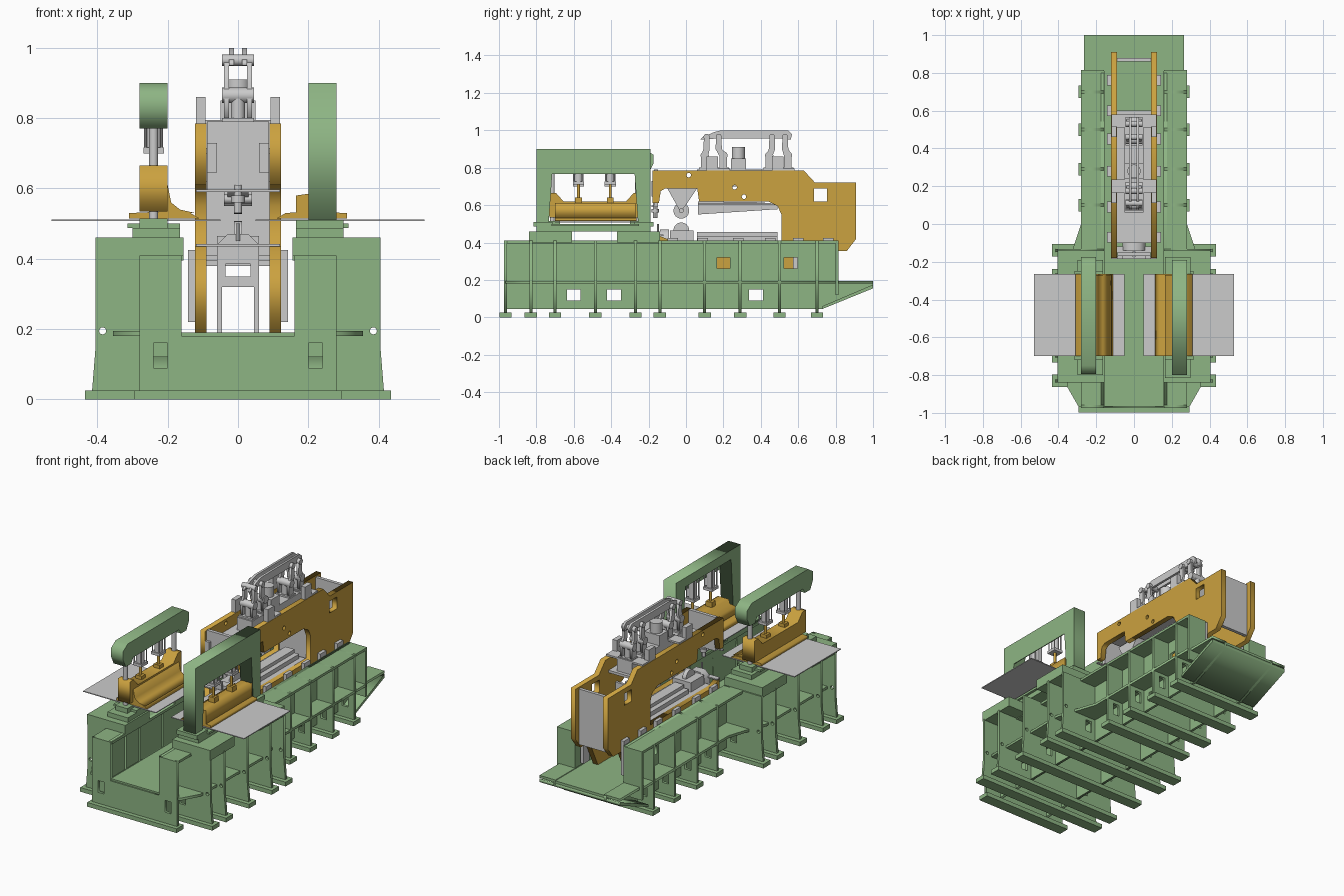
import bpy, math
from mathutils import Matrix, Vector


def material(name, color):
    m = bpy.data.materials.new(name)
    m.diffuse_color = color
    return m


GREEN = material("green_paint", (0.27, 0.46, 0.23, 1))
GOLD = material("gold_paint", (0.60, 0.36, 0.05, 1))
AXES = {'x': ((0, 1, 0), (0, 0, 1), (1, 0, 0)),
        'y': ((1, 0, 0), (0, 0, 1), (0, -1, 0)),
        'z': ((1, 0, 0), (0, 1, 0), (0, 0, 1))}


def finish(name, mesh, mat):
    ob = bpy.data.objects.new(name, mesh)
    bpy.context.collection.objects.link(ob)
    if mat:
        mesh.materials.clear()
        mesh.materials.append(mat)
    return ob


def plate(name, loops, axis, a, b, mat=None):
    """Flat profile with holes (outer loop first), extruded from a to b along an axis."""
    cu = bpy.data.curves.new(name, 'CURVE')
    cu.dimensions, cu.fill_mode, cu.extrude = '2D', 'BOTH', abs(b - a) / 2
    for loop in loops:
        s = cu.splines.new('POLY')
        s.points.add(len(loop) - 1)
        for p, (u, v) in zip(s.points, loop):
            p.co = (u, v, 0, 1)
        s.use_cyclic_u = True
    tmp = bpy.data.objects.new("tmp", cu)
    bpy.context.collection.objects.link(tmp)
    dg = bpy.context.evaluated_depsgraph_get()
    mesh = bpy.data.meshes.new_from_object(tmp.evaluated_get(dg))
    bpy.data.objects.remove(tmp)
    u, v, w = AXES[axis]
    m = Matrix((u, v, w)).transposed().to_4x4()
    m.translation['xyz'.index(axis)] = (a + b) / 2
    mesh.transform(m)
    return finish(name, mesh, mat)


def rect(u0, u1, v0, v1):
    return [(u0, v0), (u1, v0), (u1, v1), (u0, v1)]


def circle(u, v, r, n=16):
    return [(u + r * math.cos(i * math.tau / n), v + r * math.sin(i * math.tau / n)) for i in range(n)]


def box(name, x0, x1, y0, y1, z0, z1, mat=None):
    v = [(x, y, z) for z in (z0, z1) for x, y in rect(x0, x1, y0, y1)]
    f = [(3, 2, 1, 0), (4, 5, 6, 7)] + [(i, (i + 1) % 4, (i + 1) % 4 + 4, i + 4) for i in range(4)]
    mesh = bpy.data.meshes.new(name)
    mesh.from_pydata(v, [], f)
    return finish(name, mesh, mat)


def sbox(name, s, x0, x1, *rest):
    return box(name, *sorted((s * x0, s * x1)), *rest)


def cyl(name, p, q, r, mat=None, n=20):
    p, q = Vector(p), Vector(q)
    bpy.ops.mesh.primitive_cylinder_add(vertices=n, radius=r, depth=(q - p).length, location=(p + q) / 2)
    ob = bpy.context.object
    ob.name = name
    ob.rotation_euler = (q - p).to_track_quat('Z', 'Y').to_euler()
    if mat:
        ob.data.materials.append(mat)
    bpy.ops.object.shade_smooth_by_angle()
    return ob


# Base: U-shaped cross ribs on foot strips
holes = [rect(s * .22 - .02, s * .22 + .02, .09, .16) for s in (-1, 1)]
slot = [(.16, .41), (.16, .18), (-.16, .18), (-.16, .41)]


def rib(name, y, wide):
    if wide:
        outer = [(-.405, .41), (-.405, .15), (-.415, .025), (.415, .025), (.405, .15), (.405, .41)]
        extra = [circle(s * .385, .195, .01) for s in (-1, 1)]
        w = .435
    else:
        w = .295
        outer, extra = [(-.28, .41), (-.28, .025), (.28, .025), (.28, .41)], []
    plate(name, [outer + slot] + holes + extra, 'y', y - .008, y + .008, GREEN)
    box(name + "_foot", -w, w, y - .033, y + .033, 0, .025, GREEN)


for i, y in enumerate((-.83, -.70, -.485, -.27, -.14)):
    rib(f"wide_rib_{i}", y, True)
for i, y in enumerate((-.965, .10, .29, .50, .70)):
    rib(f"rib_{i}", y, False)
box("rear_rib_left", -.28, -.16, .80, .815, .12, .41, GREEN)
box("rear_rib_right", .16, .28, .80, .815, .12, .41, GREEN)

# Base: floor, side walls with windows, shelves and top flanges
box("base_floor", -.16, .16, -.965, 1, .175, .19, GREEN)
windows = [rect(y - .037, y + .037, .09, .15) for y in (-.60, -.385, .375)]
windows += [rect(y - .035, y + .035, .26, .32) for y in (.2, .56)]
for s in (-1, 1):
    wall = [(-.965, .045), (.73, .045), (1, .155), (1, .19), (.81, .19), (.81, .41), (-.965, .41)]
    plate("side_wall", [wall] + windows, 'x', s * .16, s * .175, GREEN)
    shelf = [(.16, -.965), (.295, -.965), (.355, -.86), (.36, -.24), (.28, 0), (.28, .81),
             (.265, .81), (.265, 1), (.16, 1)]
    plate("side_shelf", [[(s * x, y) for x, y in shelf]], 'z', .18, .195, GREEN)
    sbox("top_flange", s, .155, .28, -.965, .81, .395, .41, GREEN)
    # Table blocks and plates carrying the clamps
    for y0, y1 in ((-.84, -.61), (-.37, -.14)):
        sbox("table_block", s, .155, .405, y0, y1, .40, .46, GREEN)
    sbox("table_plate", s, .165, .30, -.80, -.19, .458, .487, GREEN)
    sbox("support_plate", s, .165, .315, -.72, -.25, .487, .50, GREEN)
    # Metal sheets and the gold clamp plate above
    sbox("metal_sheet", s, .05, .53, -.70, -.265, .507, .512)
    plate("clamp_plate", [[(s * x, z) for x, z in
          ((.11, .515), (.31, .515), (.31, .53), (.20, .535), (.135, .53))]], 'y', -.70, -.265, GOLD)

# Sloped tail under the rear of the base
plate("rear_tail", [[(.73, .045), (1, .155), (1, .175), (.73, .06)]], 'x', -.265, .265, GREEN)

# Right gantry arch
arch = [(-.80, .487), (-.74, .487), (-.705, .84), (-.69, .85), (-.30, .85), (-.285, .84),
        (-.25, .487), (-.19, .487), (-.19, .90), (-.80, .90)]
arch[3:5] = [(-.71, .77), (-.28, .77)]
arch = [(-.80, .487), (-.735, .487), (-.71, .845), (-.28, .845), (-.255, .487), (-.19, .487),
        (-.19, .90), (-.80, .90)]
plate("gantry_arch", [arch], 'x', .20, .28, GREEN)
box("gantry_mount_rail", .275, .28, -.72, -.27, .765, .85, GREEN)
for y in (-.765, -.225):
    box("gantry_foot", .165, .30, y - .05, y + .05, .485, .51, GREEN)

# Right clamp beam, lower and set inside the arch
plate("right_clamp_beam", [[(.165, .53), (.28, .53), (.28, .61), (.21, .61), (.20, .585), (.165, .58)]],
      'y', -.70, -.27, GOLD)

# Left cross beam on two columns, with tall-ended clamp beam
beam = [(-.795, .82), (-.795, .87), (-.75, .90), (-.22, .90), (-.175, .87), (-.175, .82), (-.20, .77),
        (-.25, .77), (-.27, .80), (-.70, .80), (-.72, .77), (-.77, .77)]
plate("left_cross_beam", [beam], 'x', -.28, -.20, GREEN)
clamp = [(-.73, .535), (-.245, .535), (-.245, .665), (-.28, .665), (-.32, .62), (-.655, .62),
         (-.695, .665), (-.73, .665)]
plate("left_clamp_beam", [clamp], 'x', -.28, -.20, GOLD)
plate("left_clamp_fillet", [[(-.21, .53), (-.12, .53), (-.165, .54), (-.19, .56), (-.2, .61), (-.21, .61)]],
      'y', -.70, -.27, GOLD)
for y in (-.715, -.26):
    cyl("left_column", (-.24, y, .50), (-.24, y, .80), .013)
    box("left_column_block", -.28, -.20, y - .04, y + .04, .41, .515, GREEN)

# Clamp cylinders
for x, z0, z1 in ((.24, .71, .85), (-.24, .70, .80)):
    for y in (-.575, -.405):
        cyl("clamp_cylinder", (x, y, z0 + .012), (x, y, z1), .023)
        box("cylinder_head", x - .029, x + .029, y - .03, y + .03, z0, z0 + .016)
        for dx in (-.023, .023):
            for dy in (-.024, .024):
                cyl("tie_rod", (x + dx, y + dy, z0), (x + dx, y + dy, z1), .004, None, 8)
        cyl("cylinder_rod", (x, y, .60), (x, y, z0), .008, GOLD, 12)
        box("rod_clevis", x - .02, x + .02, y - .018, y + .018, .605, .64, GOLD)

# Gold C-frame side plates with throat and holes
cframe = [(-.18, .785), (.63, .785), (.69, .72), (.91, .72), (.91, .42), (.86, .355), (.78, .355), (.70, .19),
          (-.14, .19), (-.14, .435), (-.08, .41), (.51, .41), (.51, .55), (.49, .595), (.44, .62), (.07, .62),
          (.06, .69), (-.11, .69), (-.135, .675), (-.145, .61), (-.18, .61)]
choles = [rect(.685, .755, .62, .69), circle(.015, .76, .012), circle(.26, .695, .012), circle(.31, .645, .012)]
for s in (-1, 1):
    plate("c_frame_side", [cframe] + choles, 'x', s * .09, s * .122, GOLD)
    for y in (-.07, .09, .28, .45, .60, .76):
        sbox("frame_guide", s, .122, .142, y - .028, y + .028, .22, .425)
    for y in (.14, .49):
        sbox("linkage_lug", s, .092, .12, y - .03, y + .03, .785, .86)
    sbox("slide_guide", s, .06, .088, -.185, -.165, .645, .73)

# Grey webs between the side plates
box("rear_web", -.09, .09, .86, .88, .38, .71)
box("front_web", -.088, .088, -.17, -.15, .59, .79)
box("throat_web", -.09, .09, .52, .535, .40, .62)
box("lower_web", -.09, .09, -.1, .51, .395, .41)
box("upper_web", -.09, .09, -.1, .60, .70, .715)
box("front_tie_bar", -.12, .12, -.185, -.17, .59, .597)
box("lower_tie_bar", -.12, .12, -.15, -.12, .435, .442)
for y in (.20, .545):
    box("top_tie_plate", -.12, .12, y - .035, y + .035, .785, .795)
box("top_bed", -.05, .05, .06, .58, .715, .79)

# Lower front pedestal
plate("front_pedestal", [[(-.06, .19), (-.045, .19), (-.045, .32), (.045, .32), (.045, .19), (.06, .19), (.06, .44),
      (.03, .47), (-.03, .47), (-.06, .44)], rect(-.035, .035, .35, .385)], 'y', -.14, -.09)
cyl("lower_pin", (0, -.15, .45), (0, -.15, .50), .006, None, 12)
cyl("front_nozzle", (0, -.165, .53), (0, -.165, .61), .012, None, 12)
cyl("nozzle_collar", (0, -.165, .56), (0, -.165, .58), .02, None, 12)

# Welding wheels with holder and base
plate("wheel_holder", [[(-.10, .69), (.06, .69), (.0, .60), (-.03, .565), (-.05, .60)]], 'x', -.03, .03)
cyl("upper_wheel", (-.012, -.025, .57), (.012, -.025, .57), .042, None, 32)
cyl("wheel_hub", (-.04, -.025, .57), (.04, -.025, .57), .013)
cyl("lower_wheel", (-.012, -.025, .465), (.012, -.025, .465), .042, None, 32)
box("lower_wheel_base", -.06, .06, -.085, .04, .41, .465)

# Forging blades inside the throat
plate("upper_blade", [[(.065, .55), (.49, .578), (.49, .605), (.40, .615), (.065, .62)]], 'x', -.04, .04)
box("upper_blade_rail", -.06, .06, .065, .49, .60, .612)
box("lower_blade", -.03, .03, .06, .49, .41, .455)
box("lower_blade_base", -.06, .06, .06, .49, .41, .435)

# Toggle linkage on top
bar = [(.075, .95), (.15, .955), (.515, .955), (.56, .95), (.567, .98), (.545, 1), (.19, 1), (.15, .99), (.09, .965)]
for s in (-1, 1):
    plate("linkage_bar", [bar], 'x', s * .012, s * .026)
    for ya, yb in ((.11, .10), (.175, .20), (.46, .445), (.53, .545)):
        leg = [(yb - .02, .79), (yb + .02, .79), (yb + .02, .87), (ya + .017, .90), (ya + .014, .965),
               (ya - .014, .965), (ya - .017, .90), (yb - .02, .86)]
        plate("linkage_leg", [leg], 'x', s * .026, s * .04)
for ya, yb in ((.11, .10), (.175, .20), (.46, .445), (.53, .545)):
    cyl("linkage_pin", (-.045, ya, .965), (.045, ya, .965), .016)
    cyl("linkage_knee", (-.045, yb, .865), (.045, yb, .865), .022)
    box("linkage_foot", -.045, .045, yb - .03, yb + .03, .79, .80)
    cyl("linkage_ram", (0, yb, .79), (0, yb, .87), .02)
cyl("press_cylinder", (0, .28, .78), (0, .28, .91), .035, None, 32)
box("cylinder_block", -.05, .05, .24, .32, .79, .85)
